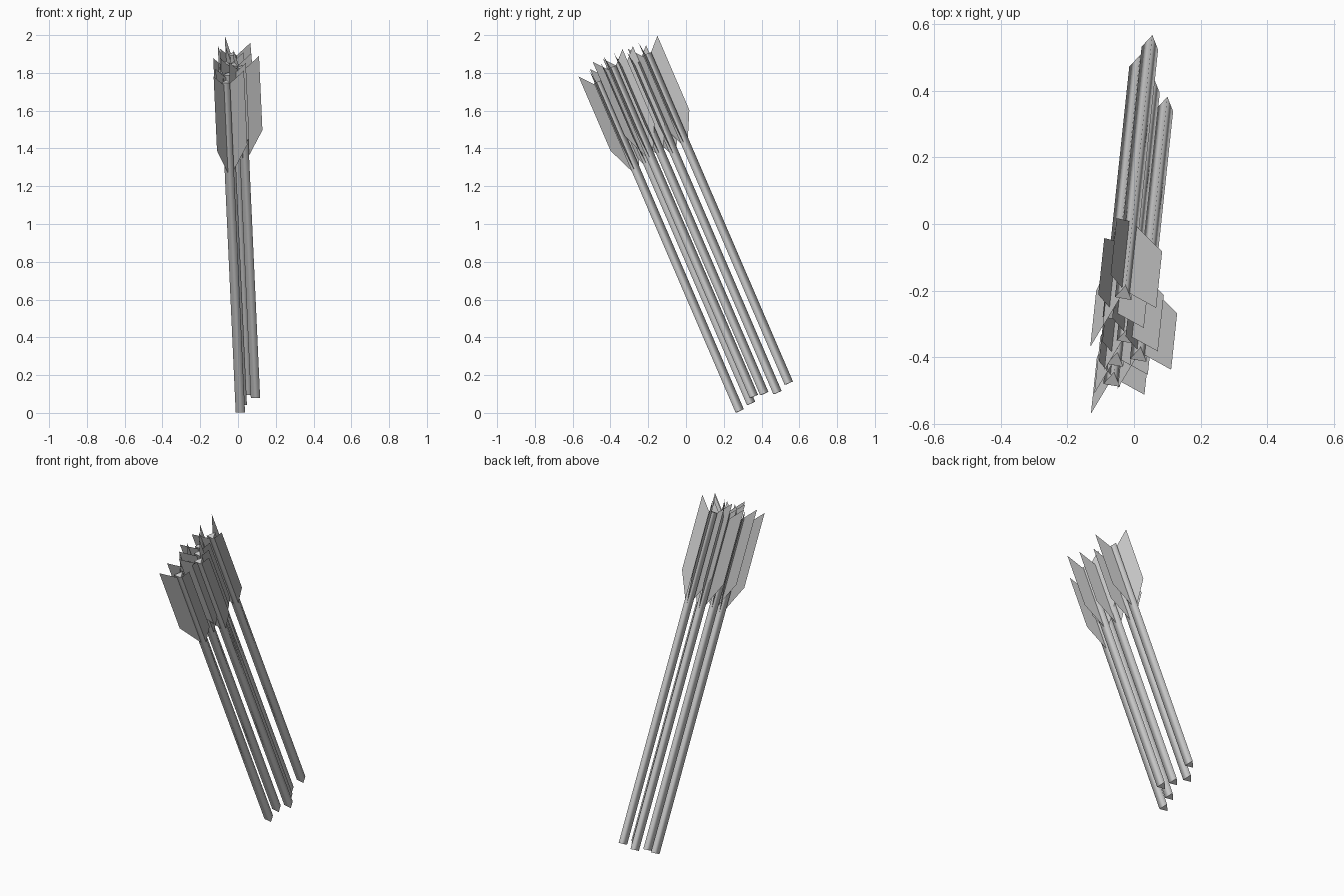
import bpy, bmesh
from math import cos, sin, radians
from mathutils import Vector, Matrix

if "Cube" in bpy.data.objects:
    bpy.data.objects.remove(bpy.data.objects["Cube"])

# Shared arrow direction (tip at the bottom, fletching at the top) and local frame
axis = Vector((-0.042, -0.395, 0.918)).normalized()
up = (Vector((0, 0.918, 0.395)) - axis * Vector((0, 0.918, 0.395)).dot(axis)).normalized()
side = up.cross(axis).normalized()
frame = Matrix((side, up, axis)).transposed().to_4x4()

SHAFT_LENGTH = 1.90
SHAFT_RADIUS = 0.029
FIN = [(0, 1.35), (0.1, 1.54), (0.1, 1.968), (0, 1.872)]   # (radial, along)

# Bottom centre of each arrow
BASES = [
    (0.015, 0.28, 0.008),
    (0.025, 0.34, 0.048),
    (0.095, 0.355, 0.085),
    (0.055, 0.41, 0.10),
    (0.013, 0.48, 0.105),
    (0.050, 0.54, 0.155),
]


def add_object(name, bm, base):
    mesh = bpy.data.meshes.new(name)
    bm.to_mesh(mesh)
    bm.free()
    obj = bpy.data.objects.new(name, mesh)
    obj.matrix_world = Matrix.Translation(base) @ frame
    bpy.context.collection.objects.link(obj)


def ray(angle, r, z):
    return (r * cos(radians(angle)), r * sin(radians(angle)), z)


def shaft(base, i):
    # Three-sided shaft, softly shaded along its length with sharp end caps
    bm = bmesh.new()
    cap = bm.faces.new([bm.verts.new(ray(80 + 120 * k, SHAFT_RADIUS, 0)) for k in range(3)])
    ext = bmesh.ops.extrude_face_region(bm, geom=[cap], use_keep_orig=True)
    top = [v for v in ext["geom"] if isinstance(v, bmesh.types.BMVert)]
    bmesh.ops.translate(bm, verts=top, vec=(0, 0, SHAFT_LENGTH))
    bmesh.ops.recalc_face_normals(bm, faces=bm.faces)
    for f in bm.faces:
        f.smooth = True
        if abs(f.normal.z) > 0.9:
            for e in f.edges:
                e.smooth = False
    add_object(f"arrow_shaft_{i}", bm, base)


def fletching(base, i):
    # Three thin feather vanes around the shaft
    bm = bmesh.new()
    for k in range(3):
        bm.faces.new([bm.verts.new(ray(112 + 120 * k, r, z)) for r, z in FIN])
    add_object(f"arrow_fletching_{i}", bm, base)


for i, b in enumerate(BASES, 1):
    shaft(Vector(b), i)
    fletching(Vector(b), i)
